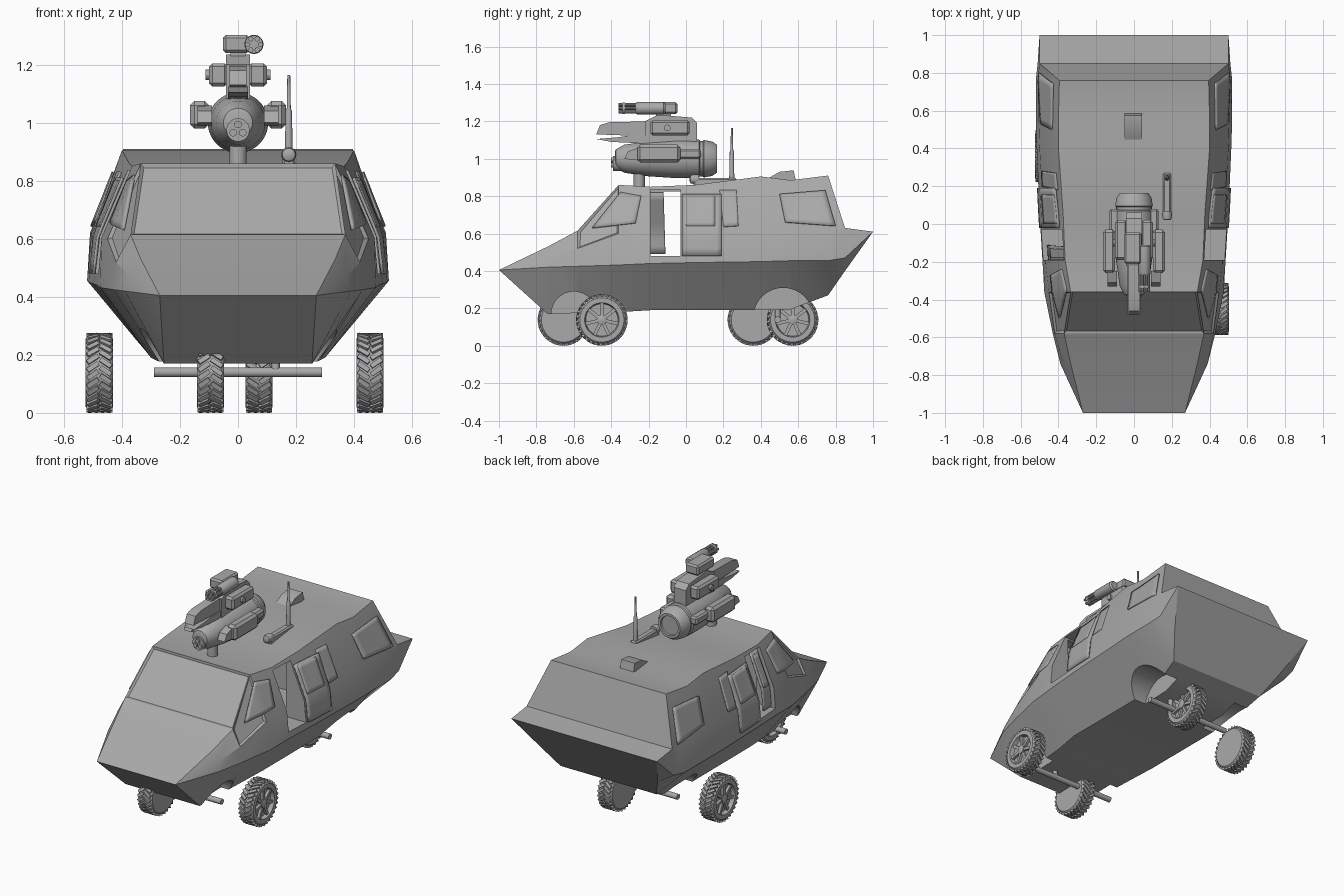
import bpy, bmesh, math
from mathutils import Vector, Matrix

cube = bpy.data.objects.get("Cube")
if cube:
    bpy.data.objects.remove(cube, do_unlink=True)

grey = bpy.data.materials.new("plain_grey")
grey.use_nodes = True
grey.diffuse_color = (0.4, 0.4, 0.4, 1)
grey.node_tree.nodes["Principled BSDF"].inputs["Base Color"].default_value = (0.4, 0.4, 0.4, 1)


def make(name, bm, angle=30):
    bmesh.ops.recalc_face_normals(bm, faces=bm.faces)
    mesh = bpy.data.meshes.new(name)
    bm.to_mesh(mesh)
    bm.free()
    obj = bpy.data.objects.new(name, mesh)
    mesh.materials.append(grey)
    bpy.context.collection.objects.link(obj)
    smooth(obj, angle)
    return obj


def smooth(obj, angle):
    bpy.ops.object.select_all(action='DESELECT')
    obj.select_set(True)
    bpy.context.view_layer.objects.active = obj
    bpy.ops.object.shade_smooth_by_angle(angle=math.radians(angle))


def add_box(bm, x, y, z, matrix=Matrix()):
    mid = Vector([sum(r) / 2 for r in (x, y, z)])
    size = [r[1] - r[0] for r in (x, y, z)]
    m = matrix @ Matrix.Translation(mid) @ Matrix.Diagonal((*size, 1))
    return bmesh.ops.create_cube(bm, size=1, matrix=m)["verts"]


def box(name, x, y, z, bevel=0.0):
    bm = bmesh.new()
    add_box(bm, x, y, z)
    if bevel:
        bmesh.ops.bevel(bm, geom=bm.edges[:], offset=bevel, segments=1, affect='EDGES')
    return make(name, bm)


def prism(name, outline, x0, x1):
    """Side outline in (y, z) pushed across x."""
    bm = bmesh.new()
    face = bm.faces.new([bm.verts.new((x0, y, z)) for y, z in outline])
    new = bmesh.ops.extrude_face_region(bm, geom=[face])["geom"]
    bmesh.ops.translate(bm, vec=(x1 - x0, 0, 0), verts=[v for v in new if isinstance(v, bmesh.types.BMVert)])
    return make(name, bm)


def add_turned(bm, profile, centre, axis, steps=32):
    """Profile of (along, radius) turned about an axis."""
    turn = Vector((0, 0, 1)).rotation_difference(Vector(axis)).to_matrix()
    rings = []
    for a, r in profile:
        ring = []
        for i in range(steps):
            t = 2 * math.pi * i / steps
            p = turn @ Vector((r * math.cos(t), r * math.sin(t), a))
            ring.append(bm.verts.new(p + Vector(centre)))
        rings.append(ring)
    for r0, r1 in zip(rings, rings[1:]):
        for i in range(steps):
            j = (i + 1) % steps
            bm.faces.new((r0[i], r0[j], r1[j], r1[i]))
    bm.faces.new(rings[0])
    bm.faces.new(rings[-1])


def turned(name, profile, centre, axis, steps=32):
    bm = bmesh.new()
    add_turned(bm, profile, centre, axis, steps)
    return make(name, bm)


# Hull stations: y, then (x, z) of floor edge, belt, waist and roof edge
stations = [
    (-1.0, (.27, .405), (.27, .405), (.27, .405), (.27, .405)),
    (-.74, (.255, .17), (.39, .42), (.375, .47), (.335, .53)),
    (-.58, (.265, .175), (.43, .425), (.42, .52), (.37, .615)),
    (-.36, (.28, .18), (.475, .432), (.45, .6), (.335, .86)),
    (-.19, (.3, .19), (.485, .44), (.47, .605), (.365, .85)),
    (.05, (.3, .19), (.5, .445), (.48, .61), (.375, .86)),
    (.4, (.3, .19), (.515, .45), (.5, .62), (.4, .905)),
    (.56, (.3, .195), (.52, .455), (.505, .62), (.4, .885)),
    (.76, (.33, .27), (.52, .455), (.51, .62), (.395, .91)),
    (.85, (.4, .4), (.51, .47), (.5, .62), (.5, .63)),
    (1.0, (.5, .61), (.5, .61), (.5, .61), (.5, .61)),
]


def side_x(y, z):
    """Half width of the hull at a point on its flank."""
    for s, e in zip(stations, stations[1:]):
        if s[0] <= y <= e[0]:
            f = (y - s[0]) / (e[0] - s[0])
            pts = [Vector(a).lerp(Vector(b), f) for a, b in zip(s[1:], e[1:])]
            for p, q in zip(pts, pts[1:]):
                if z <= q.y:
                    break
            return p.lerp(q, (z - p.y) / (q.y - p.y)).x


bm = bmesh.new()
rings = []
for y, *half in stations:
    loop = [(x, y, z) for x, z in half] + [(-x, y, z) for x, z in reversed(half)]
    rings.append([bm.verts.new(p) for p in loop])
for r0, r1 in zip(rings, rings[1:]):
    for i in range(8):
        j = (i + 1) % 8
        bm.faces.new((r0[i], r0[j], r1[j], r1[i]))
bmesh.ops.remove_doubles(bm, verts=bm.verts, dist=.001)
bmesh.ops.recalc_face_normals(bm, faces=bm.faces)
# Sunken windscreen
screen = [f for f in bm.faces if -.55 < f.calc_center_median().y < -.4 and f.normal.z > .4]
bmesh.ops.inset_individual(bm, faces=screen, thickness=.016, depth=-.01)
hull = make("hull", bm)

# Wheel arches, cabin space and door openings
cutters = [box("cabin_cut", (-.35, .35), (-.26, .26), (.48, .825))]
for s in (-1, 1):
    cutters.append(box("door_cut", sorted((s * .3, s * .7)), (-.19, -.03), (.48, .835)))
    for y, z, r in ((-.6, .17, .12), (.52, .15, .16)):
        cutters.append(turned("arch_cut", [(.22, r), (.7, r)], (0, y, z), (s, 0, 0)))
for c in cutters:
    mod = hull.modifiers.new("cut", 'BOOLEAN')
    mod.object = c
    mod.operation = 'DIFFERENCE'
    bpy.context.view_layer.objects.active = hull
    bpy.ops.object.modifier_apply(modifier=mod.name)
    bpy.data.objects.remove(c, do_unlink=True)
smooth(hull, 20)


def plate(name, side, corners, lift=.002, thick=.01):
    """Thin panel following the flank; corners run round from lower front."""
    bl, br, tr, tl = [Vector(c) for c in corners]
    bm = bmesh.new()
    n = 8
    grid = []
    for i in range(n + 1):
        a, b = bl.lerp(tl, i / n), br.lerp(tr, i / n)
        row = [a.lerp(b, j / n) for j in range(n + 1)]
        grid.append([bm.verts.new((side * (side_x(*p) + lift), p.x, p.y)) for p in row])
    for r0, r1 in zip(grid, grid[1:]):
        for j in range(n):
            bm.faces.new((r0[j], r0[j + 1], r1[j + 1], r1[j]))
    obj = make(name, bm)
    mod = obj.modifiers.new("thickness", 'SOLIDIFY')
    mod.thickness = thick
    mod.offset = 0


# Flank windows, doors and rear lockers
for s, tag in ((1, "left"), (-1, "right")):
    plate(tag + "_cab_window", s, [(-.5, .63), (-.27, .655), (-.24, .8), (-.35, .82)])
    plate(tag + "_sliding_door", s, [(-.02, .48), (.19, .48), (.19, .81), (-.02, .81)], .006)
    plate(tag + "_door_window", s, [(.0, .64), (.155, .64), (.155, .8), (.0, .8)], .011)
    plate(tag + "_side_window", s, [(.2, .635), (.28, .64), (.27, .83), (.18, .83)])
    plate(tag + "_rear_locker", s, [(.53, .66), (.8, .64), (.745, .83), (.5, .81)], .004)
plate("inner_door_leaf", -1, [(-.19, .49), (-.11, .49), (-.12, .82), (-.19, .82)], -.03)
plate("inner_door_window", -1, [(-.18, .62), (-.13, .62), (-.135, .8), (-.18, .8)], -.024)


def wheel(name, x, y, side):
    """Tyre with chevron tread; the spoked face points along side."""
    bm = bmesh.new()
    add_turned(bm, [(-.047, .09), (-.047, .118), (-.036, .129), (.036, .129), (.047, .118),
                    (.047, .092), (.022, .086), (.022, .02)], (0, 0, 0), (1, 0, 0), 48)
    add_turned(bm, [(-.043, .09), (-.03, .09)], (0, 0, 0), (1, 0, 0), 48)
    add_turned(bm, [(.015, .026), (.042, .026), (.046, .018)], (0, 0, 0), (1, 0, 0), 20)
    for i in range(7):
        turn = Matrix.Rotation(2 * math.pi * i / 7, 4, 'X')
        add_box(bm, (.018, .038), (-.009, .009), (.02, .09), turn)
    for i in range(30):
        for k in (-1, 1):
            turn = Matrix.Rotation(2 * math.pi * (i + k / 4) / 30, 4, 'X')
            slant = Matrix.Translation((k * .022, 0, 0)) @ Matrix.Rotation(k * .6, 4, 'Z')
            add_box(bm, (-.022, .022), (-.008, .008), (.124, .137), turn @ slant)
    if side < 0:
        bmesh.ops.rotate(bm, verts=bm.verts, matrix=Matrix.Rotation(math.pi, 3, 'Z'))
    bmesh.ops.translate(bm, verts=bm.verts, vec=(x, y, .138))
    make(name, bm)


wheel("front_left_wheel", .455, -.45, 1)
wheel("front_right_wheel", -.095, -.655, -1)
wheel("rear_left_wheel", .072, .57, 1)
wheel("rear_right_wheel", -.478, .36, -1)
for y, tag in ((-.57, "front"), (.49, "rear")):
    turned(tag + "_axle", [(-.29, .017), (.29, .017)], (0, y, .14), (1, 0, 0), 16)
    turned(tag + "_strut", [(.13, .014), (.32, .014)], (.13, y, 0), (0, 0, 1), 16)

# Turret pod on its post
turned("turret_post", [(.82, .03), (.93, .03)], (0, -.25, 0), (0, 0, 1), 24)
turned("turret_body", [(-.38, .035), (-.375, .05), (-.33, .075), (-.2, .094), (-.05, .104), (.07, .102),
                       (.075, .094), (.09, .094), (.095, .1), (.14, .092), (.165, .075), (.165, .06),
                       (.155, .058)], (0, 0, 1.0), (0, 1, 0), 40)
turned("nose_ring", [(-.39, .04), (-.35, .04)], (0, 0, .975), (0, 1, 0), 24)
for i in range(3):
    t = math.pi / 2 + i * 2 * math.pi / 3
    turned("nose_barrel", [(-.4, .013), (-.36, .013)], (.019 * math.cos(t), 0, .975 + .019 * math.sin(t)), (0, 1, 0), 12)
for s in (-1, 1):
    box("side_pod", sorted((s * .1, s * .165)), (-.26, -.03), (.98, 1.075), .015)
    box("side_pod_tail", sorted((s * .08, s * .13)), (-.05, .08), (1.0, 1.05), .01)
    prism("side_pod_nose", [(-.33, 1.0), (-.25, .99), (-.25, 1.06), (-.31, 1.04)], s * .09, s * .14)
    box("gun_shoulder", sorted((s * .035, s * .1)), (-.19, .02), (1.125, 1.205), .012)
    turned("shoulder_pin", [(.08, .018), (.112, .018)], (0, -.1, 1.165), (s, 0, 0), 12)

# Upper weapons
prism("gun_housing", [(-.22, 1.08), (.06, 1.09), (.06, 1.19), (.03, 1.22), (-.15, 1.235), (-.22, 1.2)], -.042, .042)
prism("upper_prong", [(-.48, 1.13), (-.2, 1.12), (-.2, 1.2), (-.41, 1.195), (-.46, 1.18)], -.03, .03)
prism("lower_prong", [(-.48, 1.105), (-.4, 1.09), (-.2, 1.08), (-.2, 1.125), (-.3, 1.125), (-.36, 1.115)], -.035, .035)
box("top_gun_mount", (-.025, .025), (-.16, -.08), (1.2, 1.25))
box("top_gun_box", (-.052, .04), (-.21, -.045), (1.24, 1.302), .01)
turned("top_gun_drum", [(-.27, .028), (-.26, .033), (-.12, .033), (-.11, .025)], (.055, 0, 1.27), (0, 1, 0), 20)
for i in range(6):
    t = i * math.pi / 3
    turned("top_gun_barrel", [(-.36, .009), (-.25, .009)], (.055 + .022 * math.cos(t), 0, 1.27 + .022 * math.sin(t)), (0, 1, 0), 10)
turned("barrel_clamp", [(-.34, .031), (-.325, .031)], (.055, 0, 1.27), (0, 1, 0), 20)

# Aerial and roof vent
box("aerial_base", (.153, .197), (.04, .27), (.85, .898), .008)
turned("aerial_lamp", [(.02, .012), (.025, .022), (.045, .026), (.07, .024)], (.175, 0, .89), (0, 1, 0), 20)
turned("aerial_whip", [(.88, .016), (.92, .013), (1.04, .011), (1.05, .007), (1.165, .005)], (.175, .245, 0), (0, 0, 1), 12)
prism("roof_vent", [(.43, .89), (.5, .93), (.575, .938), (.59, .87), (.43, .87)], -.05, .043)
